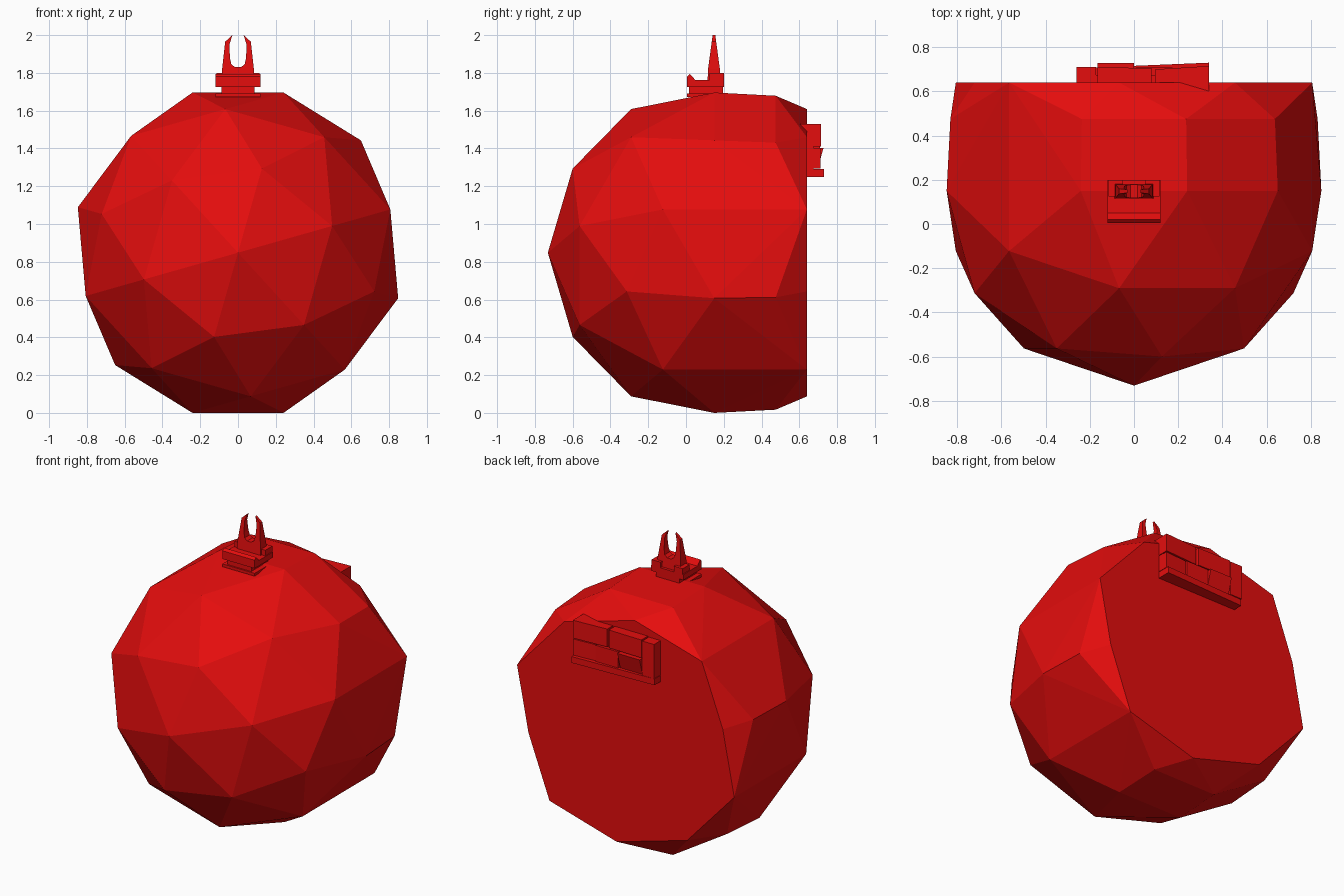
import bpy, bmesh, math
from itertools import combinations
from mathutils import Vector

if "Cube" in bpy.data.objects:
    bpy.data.objects.remove(bpy.data.objects["Cube"])

red = bpy.data.materials.new("bright red")
red.diffuse_color = (0.78, 0.004, 0.004, 1)
red.use_nodes = True
red.node_tree.nodes["Principled BSDF"].inputs["Base Color"].default_value = red.diffuse_color


def finish(bm, name):
    bmesh.ops.recalc_face_normals(bm, faces=bm.faces)
    me = bpy.data.meshes.new(name)
    bm.to_mesh(me)
    bm.free()
    me.materials.append(red)
    ob = bpy.data.objects.new(name, me)
    bpy.context.collection.objects.link(ob)
    return ob


def loft(name, a, b):
    """Solid between two matching outlines of 3D points."""
    bm = bmesh.new()
    va, vb = [bm.verts.new(p) for p in a], [bm.verts.new(p) for p in b]
    bm.faces.new(va)
    bm.faces.new(vb[::-1])
    n = len(a)
    for i in range(n):
        j = (i + 1) % n
        bm.faces.new((va[i], vb[i], vb[j], va[j]))
    return finish(bm, name)


# Faceted ball: subdivided icosahedron, its back flattened to a plane
R, CY, CZ, BACK = 0.8815, 0.15, 0.848, 0.64
PHI = (1 + 5 ** 0.5) / 2
ico = []
for s in (-1, 1):
    for t in (-PHI, PHI):
        ico += [Vector((0, s, t)), Vector((s, t, 0)), Vector((t, 0, s))]
pts = [v.normalized() for v in ico]
pts += [(a + b).normalized() for a, b in combinations(ico, 2) if (a - b).length < 2.1]
turn = -math.atan(1 / PHI) / 2


def place(p, y, k=1.0):
    c, s = math.cos(turn), math.sin(turn)
    return (k * R * (p.x * c - p.y * s), y, CZ + k * R * (p.x * s + p.y * c))


bm = bmesh.new()
for p in pts:
    if p.z < 0.1:
        bm.verts.new(place(p, CY + R * p.z))
    elif p.z < 0.6:
        bm.verts.new(place(p, BACK))            # rim of the flat back
    if abs(p.z) < 0.01:
        bm.verts.new(place(p, 0.475, 0.98))     # ring just before the rim
res = bmesh.ops.convex_hull(bm, input=bm.verts)
junk = {g for g in res["geom_interior"] + res["geom_unused"] if isinstance(g, bmesh.types.BMVert)}
bmesh.ops.delete(bm, geom=list(junk), context="VERTS")
bmesh.ops.dissolve_limit(bm, angle_limit=0.01, verts=bm.verts, edges=bm.edges)
finish(bm, "faceted_ball")


# Brick panel on the back; yl/yr are depths at the two ends, drop tilts the lower edge
def brick(name, x0, x1, z0, z1, yl, yr, drop=0.0):
    front = [(x0, 0.60, z0), (x1, 0.60, z0), (x1, 0.60, z1), (x0, 0.60, z1)]
    back = [(x0, yl - drop, z0), (x1, yr - drop, z0), (x1, yr, z1), (x0, yl, z1)]
    loft(name, front, back)


brick("panel_backing", -0.25, 0.335, 1.28, 1.52, 0.675, 0.675)
brick("panel_ledge", -0.26, 0.34, 1.25, 1.292, 0.705, 0.73)
brick("end_brick", -0.26, -0.172, 1.295, 1.525, 0.71, 0.71)
brick("upper_brick_a", -0.165, 0.08, 1.41, 1.53, 0.71, 0.705)
brick("upper_brick_b", 0.095, 0.34, 1.41, 1.53, 0.70, 0.715)
brick("lower_brick_a", -0.165, 0.0, 1.295, 1.403, 0.728, 0.728, 0.03)
brick("lower_brick_b", 0.008, 0.175, 1.295, 1.403, 0.708, 0.708)
brick("lower_brick_c", 0.182, 0.34, 1.295, 1.403, 0.702, 0.712)


# Clip on top: foot, waist and body are side profiles (y, z) run across x
def across(name, prof, w):
    loft(name, [(-w, y, z) for y, z in prof], [(w, y, z) for y, z in prof])


across("clip_foot", [(0.005, 1.673), (0.2, 1.673), (0.2, 1.692), (0.005, 1.692)], 0.12)
across("clip_waist", [(0.015, 1.685), (0.195, 1.685), (0.195, 1.74), (0.015, 1.74)], 0.088)
across("clip_body", [(0.005, 1.725), (0.2, 1.725), (0.2, 1.762), (0.12, 1.762),
                     (0.05, 1.762), (0.02, 1.795), (0.005, 1.78)], 0.12)
# raised blocks behind the front lip
for s, side in ((-1, "left"), (1, "right")):
    a, b = s * 0.05, s * 0.115
    sec = [(0.125, 1.75), (0.2, 1.75), (0.2, 1.8), (0.125, 1.8)]
    loft("clip_shoulder_" + side, [(a, y, z) for y, z in sec], [(b, y, z) for y, z in sec])

# Clip prongs: one mirrored fork outline, thinner towards the tips
half = [(0.088, 1.75), (0.084, 1.82), (0.068, 1.965), (0.03, 2.0), (0.045, 1.95),
        (0.043, 1.88), (0.035, 1.845), (0.015, 1.83)]
fork = half + [(-x, z) for x, z in reversed(half)]


def thick(z):
    return 0.034 - 0.027 * max(0, min(1, (z - 1.8) / 0.2))


loft("clip_prongs", [(x, 0.148 - thick(z), z) for x, z in fork],
     [(x, 0.148 + thick(z), z) for x, z in fork])
